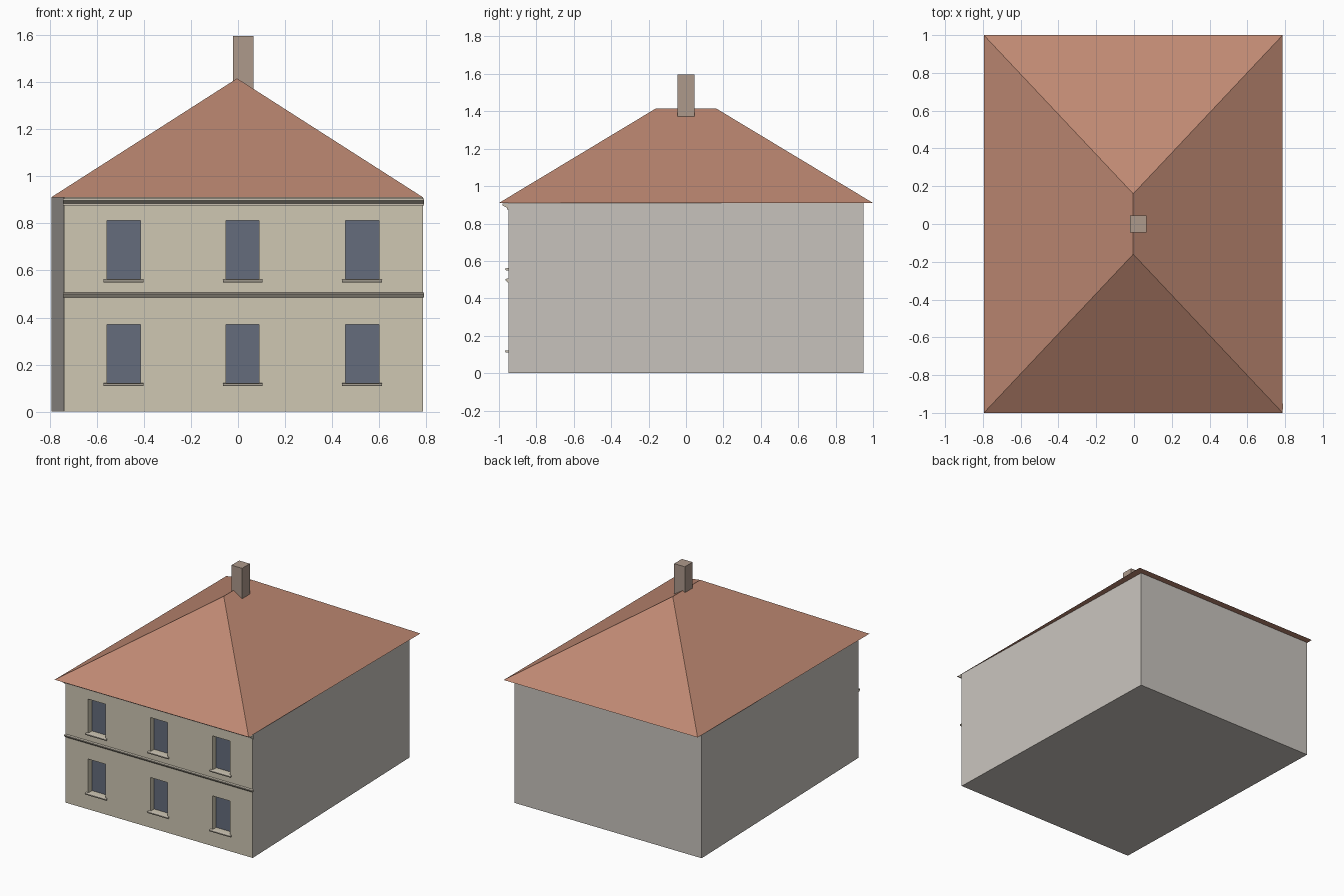
import bpy, bmesh

if "Cube" in bpy.data.objects:
    bpy.data.objects.remove(bpy.data.objects["Cube"])

FRONT, BACK, EAVE = -0.95, 0.95, 0.91
XL, XR = -0.74, 0.785        # facade ends
SHEAR = -0.053               # the plan leans sideways towards the back


def material(name, rgb):
    m = bpy.data.materials.new(name)
    m.diffuse_color = (*rgb, 1)
    m.use_nodes = True
    m.node_tree.nodes["Principled BSDF"].inputs["Base Color"].default_value = m.diffuse_color
    return m


PLASTER = material("plaster", (0.62, 0.57, 0.45))
SIDE = material("side_wall", (0.58, 0.55, 0.51))
GLASS = material("glass", (0.13, 0.15, 0.20))
TILE = material("roof_tile", (0.52, 0.25, 0.17))
BRICK = material("chimney_brick", (0.42, 0.32, 0.26))
STONE = material("stone", (0.58, 0.53, 0.44))


def finish(name, bm, *mats):
    bmesh.ops.recalc_face_normals(bm, faces=bm.faces[:])
    me = bpy.data.meshes.new(name)
    bm.to_mesh(me)
    bm.free()
    for m in mats:
        me.materials.append(m)
    ob = bpy.data.objects.new(name, me)
    bpy.context.collection.objects.link(ob)
    return ob


def box(name, x0, x1, y0, y1, z0, z1, mat):
    bm = bmesh.new()
    bmesh.ops.create_cube(bm, size=1)
    for v in bm.verts:
        v.co = (x1 if v.co.x > 0 else x0, y1 if v.co.y > 0 else y0, z1 if v.co.z > 0 else z0)
    return finish(name, bm, mat)


def moulding(name, x0, x1, profile, mat):
    """Extrude an (outward, z) profile along the facade."""
    bm = bmesh.new()
    f = bm.faces.new([bm.verts.new((x0, FRONT - o, z)) for o, z in profile])
    ext = bmesh.ops.extrude_face_region(bm, geom=[f], use_keep_orig=True)["geom"]
    for v in ext:
        if isinstance(v, bmesh.types.BMVert):
            v.co.x = x1
    return finish(name, bm, mat)


# House body: facade grid with recessed windows, plus plain walls and floor
windows_x = [(-0.557, -0.415), (-0.05, 0.09), (0.456, 0.598)]
windows_z = [(0.12, 0.37), (0.56, 0.812)]
xs = [XL] + [x for w in windows_x for x in w] + [XR]
zs = [0] + [z for w in windows_z for z in w] + [EAVE]
bm = bmesh.new()
grid = [[bm.verts.new((x, FRONT, z)) for z in zs] for x in xs]
panes, facade = [], []
for i in range(len(xs) - 1):
    for k in range(len(zs) - 1):
        f = bm.faces.new((grid[i][k], grid[i + 1][k], grid[i + 1][k + 1], grid[i][k + 1]))
        (panes if i % 2 and k % 2 else facade).append(f)
bl, br, tl, tr = [bm.verts.new((x + SHEAR, BACK, z)) for z in (0, EAVE) for x in (XL, XR)]
walls = [bm.faces.new((bl, br, tr, tl)),
         bm.faces.new([bl, tl] + grid[0][::-1]),
         bm.faces.new([tr, br] + grid[-1]),
         bm.faces.new([br, bl] + [c[0] for c in grid])]
for f in walls:
    f.material_index = 1
for f in panes:
    new = bmesh.ops.extrude_face_region(bm, geom=[f])["geom"]
    for v in new:
        if isinstance(v, bmesh.types.BMVert):
            v.co.y += 0.045
        elif isinstance(v, bmesh.types.BMFace):
            v.material_index = 2
bmesh.ops.delete(bm, geom=[f for f in panes if f.is_valid], context="FACES_ONLY")
# merge coplanar plaster cells into one flat facade
flat = [e for e in bm.edges if len(e.link_faces) == 2 and
        all(f.material_index == 0 and abs(f.calc_center_median().y - FRONT) < 1e-4 for f in e.link_faces)]
bmesh.ops.dissolve_limit(bm, angle_limit=0.01, edges=flat, verts=[])
finish("house_walls", bm, PLASTER, SIDE, GLASS)

# Window sills
for i, (x0, x1) in enumerate(windows_x):
    for k, (z, _) in enumerate(windows_z):
        moulding(f"window_sill_{i}_{k}", x0 - 0.014, x1 + 0.014,
                 [(-0.005, z - 0.01), (0.013, z - 0.01), (0.017, z - 0.004), (0.017, z), (-0.005, z + 0.003)], STONE)

# String course between floors and cornice under the eaves
moulding("string_course", XL - 0.003, XR + 0.005,
         [(0, 0.486), (0.005, 0.486), (0.012, 0.494), (0.015, 0.498), (0.015, 0.504), (0, 0.506)], STONE)
moulding("cornice", XL - 0.003, XR + 0.005,
         [(0, 0.876), (0.007, 0.876), (0.007, 0.884), (0.025, 0.894), (0.032, 0.897), (0.032, 0.906), (0, 0.906)], STONE)

# Hipped roof with closed soffit
bm = bmesh.new()
a, b, c, d, r0, r1 = [bm.verts.new(p) for p in (
    (-0.795, -1, EAVE), (0.787, -1, EAVE), (0.787, 1, EAVE), (-0.795, 1, EAVE),
    (-0.004, -0.16, 1.416), (-0.004, 0.16, 1.416))]
for f in ((a, b, r0), (b, c, r1, r0), (c, d, r1), (d, a, r0, r1), (d, c, b, a)):
    bm.faces.new(f)
finish("hipped_roof", bm, TILE)

# Chimney standing on the ridge
box("chimney", -0.022, 0.065, -0.045, 0.045, 1.36, 1.596, BRICK)
